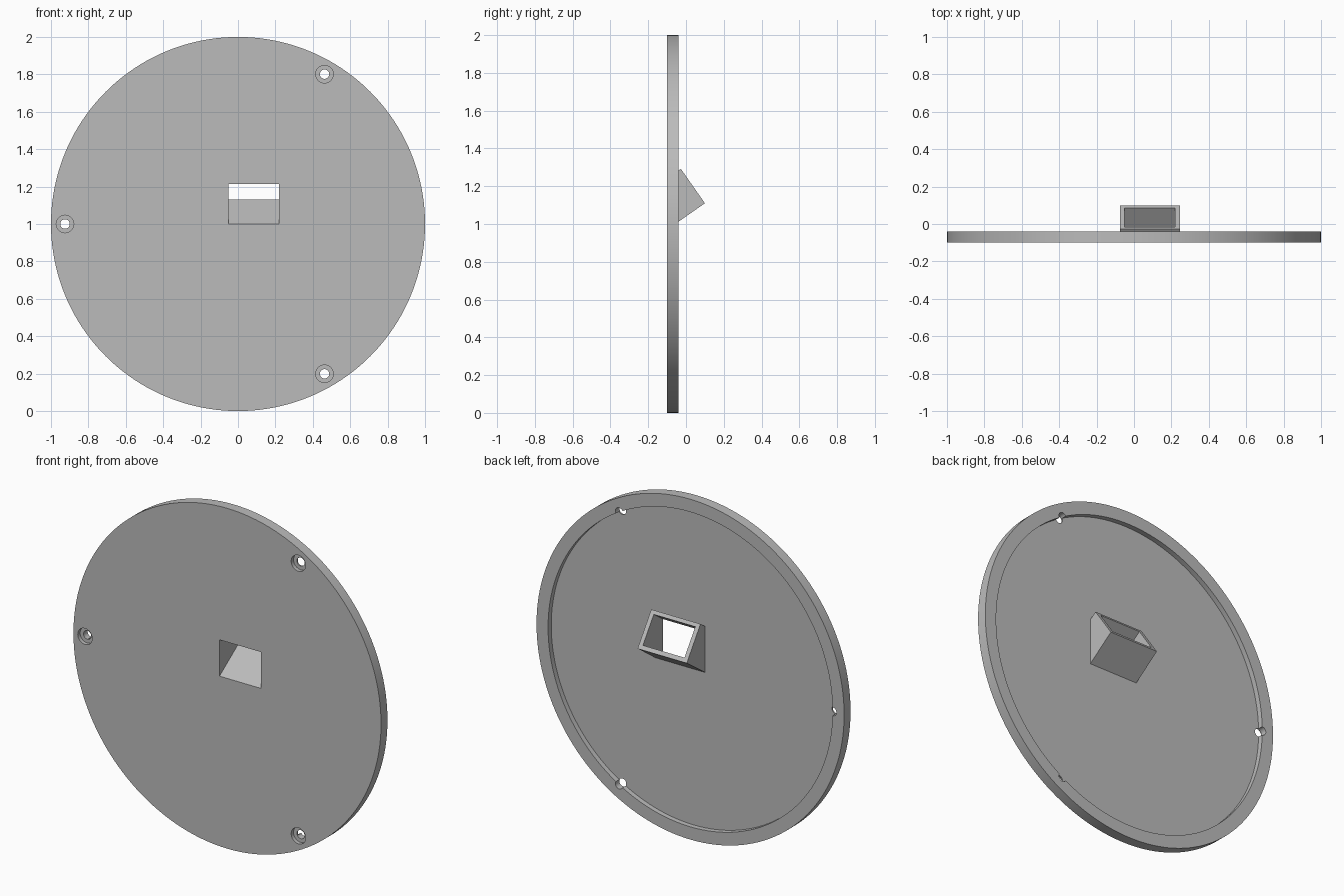
import bpy, bmesh, math
from mathutils import Matrix, Vector

if "Cube" in bpy.data.objects:
    bpy.data.objects.remove(bpy.data.objects["Cube"])

grey = bpy.data.materials.new("plain_grey")
grey.use_nodes = True
COLOUR = (0.5, 0.5, 0.5, 1)
grey.diffuse_color = COLOUR
grey.node_tree.nodes["Principled BSDF"].inputs["Base Color"].default_value = COLOUR

FRONT, BACK, FLOOR = -0.1, -0.04, -0.07
TILT = math.radians(35)


def finish(bm, name):
    bmesh.ops.recalc_face_normals(bm, faces=bm.faces)
    mesh = bpy.data.meshes.new(name)
    bm.to_mesh(mesh)
    bm.free()
    mesh.materials.append(grey)
    obj = bpy.data.objects.new(name, mesh)
    bpy.context.collection.objects.link(obj)
    return obj


def cylinder(name, radius, y0, y1, x=0, z=1, sides=32):
    bm = bmesh.new()
    place = Matrix.Translation((x, (y0 + y1) / 2, z)) @ Matrix.Rotation(math.pi / 2, 4, 'X')
    bmesh.ops.create_cone(bm, cap_ends=True, segments=sides, radius1=radius,
                          radius2=radius, depth=y1 - y0, matrix=place)
    return finish(bm, name)


def prism(name, profile, x0, x1):
    """Extrude a side profile of (y, z) points across x."""
    bm = bmesh.new()
    face = bm.faces.new([bm.verts.new((x0, y, z)) for y, z in profile])
    new = bmesh.ops.extrude_face_region(bm, geom=[face])["geom"]
    bmesh.ops.translate(bm, vec=(x1 - x0, 0, 0),
                        verts=[v for v in new if isinstance(v, bmesh.types.BMVert)])
    return finish(bm, name)


def combine(target, tool, operation):
    mod = target.modifiers.new(operation, 'BOOLEAN')
    mod.operation, mod.solver, mod.object = operation, 'EXACT', tool
    bpy.context.view_layer.objects.active = target
    bpy.ops.object.modifier_apply(modifier=mod.name)
    bpy.data.objects.remove(tool)


def tilted_profile(low, high, start, overshoot):
    """Sloping strip whose end is square to the slope, its start vertical."""
    corner = Vector((0.1, 1.11))
    along = Vector((math.cos(TILT), math.sin(TILT)))
    across = Vector((-along.y, along.x))
    a = corner + across * low + along * overshoot
    b = corner + across * high + along * overshoot
    slope = math.tan(TILT)
    return [(start, a.y + (start - a.x) * slope), a, b,
            (start, b.y + (start - b.x) * slope)]


# Round plate with a shallow recess in the back
plate = cylinder("round_plate", 1, FRONT, BACK, sides=160)
combine(plate, cylinder("recess_cutter", 0.925, FLOOR, 0.1, sides=160), 'DIFFERENCE')

# Tilted rectangular spout and the tunnel running through it
combine(plate, prism("spout", tilted_profile(0, 0.222, -0.085, 0), -0.075, 0.245), 'UNION')
combine(plate, prism("tunnel_cutter", tilted_profile(0.025, 0.2, -0.15, 0.05), -0.05, 0.22),
        'DIFFERENCE')

# Three counterbored screw holes around the rim
for degrees in (60, 180, 300):
    angle = math.radians(degrees)
    x, z = 0.925 * math.cos(angle), 1 + 0.925 * math.sin(angle)
    combine(plate, cylinder("hole_cutter", 0.025, -0.2, 0.1, x, z), 'DIFFERENCE')
    combine(plate, cylinder("counterbore_cutter", 0.047, -0.2, -0.078, x, z), 'DIFFERENCE')

# Smooth the round walls, keep the corners crisp
bpy.ops.object.select_all(action='DESELECT')
plate.select_set(True)
bpy.context.view_layer.objects.active = plate
bpy.ops.object.shade_smooth_by_angle(angle=math.radians(30))
